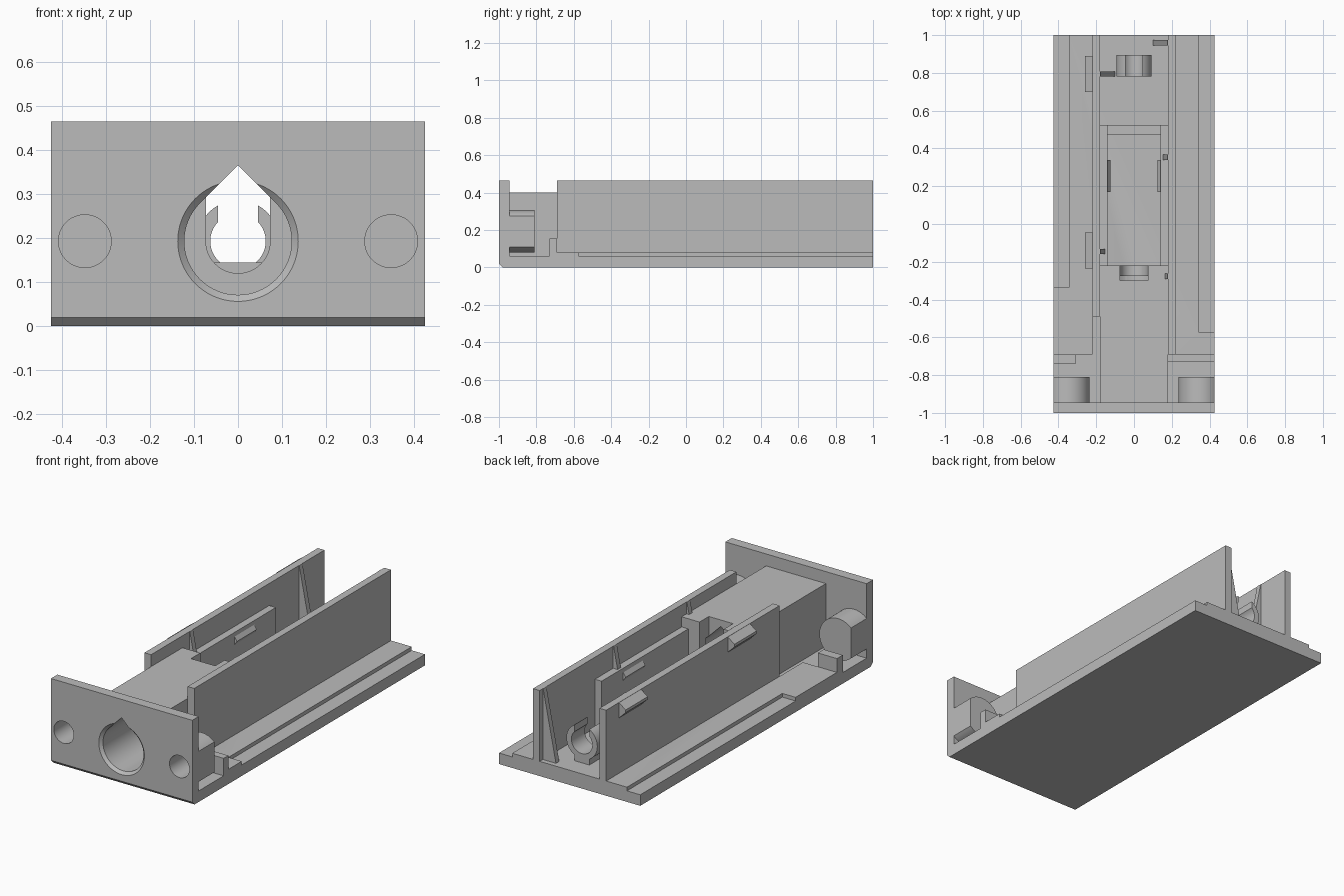
import bpy
import bmesh
import math

if "Cube" in bpy.data.objects:
    bpy.data.objects.remove(bpy.data.objects["Cube"], do_unlink=True)

GREY = (0.5, 0.5, 0.5, 1)
grey = bpy.data.materials.new("matte grey")
grey.use_nodes = True
grey.diffuse_color = GREY
grey.node_tree.nodes["Principled BSDF"].inputs["Base Color"].default_value = GREY

AXIS_Z = 0.193      # height of the bore and screw holes
FLOOR = 0.08
TOP = 0.465
HALF = 0.425


def extrude(name, pts, axis, a, b):
    """Extrude a 2D profile along x (y,z pairs) or y (x,z pairs)."""
    place = {"x": lambda p, t: (t, p[0], p[1]), "y": lambda p, t: (p[0], t, p[1])}[axis]
    bm = bmesh.new()
    near = [bm.verts.new(place(p, a)) for p in pts]
    far = [bm.verts.new(place(p, b)) for p in pts]
    bm.faces.new(near)
    bm.faces.new(far[::-1])
    for i in range(len(pts)):
        j = (i + 1) % len(pts)
        bm.faces.new((near[i], far[i], far[j], near[j]))
    bmesh.ops.recalc_face_normals(bm, faces=bm.faces[:])
    mesh = bpy.data.meshes.new(name)
    bm.to_mesh(mesh)
    bm.free()
    mesh.materials.append(grey)
    obj = bpy.data.objects.new(name, mesh)
    bpy.context.collection.objects.link(obj)
    return obj


def box(name, x, y, z):
    return extrude(name, [(x[0], z[0]), (x[1], z[0]), (x[1], z[1]), (x[0], z[1])], "y", *y)


def arc(r, start, end, n=48, cx=0.0):
    steps = [math.radians(start + (end - start) * i / n) for i in range(n + 1)]
    return [(cx + r * math.cos(t), AXIS_Z + r * math.sin(t)) for t in steps]


def activate(obj):
    bpy.ops.object.select_all(action="DESELECT")
    obj.select_set(True)
    bpy.context.view_layer.objects.active = obj


def cut(cutters, *targets):
    """Subtract the cutters from each target, then discard them."""
    for target in targets:
        activate(target)
        for c in cutters:
            c.hide_render = True
            mod = target.modifiers.new("cut", "BOOLEAN")
            mod.operation, mod.solver, mod.object = "DIFFERENCE", "EXACT", c
            bpy.ops.object.modifier_apply(modifier=mod.name)
    for c in cutters:
        bpy.data.objects.remove(c, do_unlink=True)


# Base tray with outer ledges and front pockets
base = box("base", (-HALF, HALF), (-0.95, 1), (0, FLOOR))
cut([
    box("ledge_cut", (0.345, 0.5), (-0.575, 1.1), (0.06, 0.2)),
    box("ledge_cut", (-0.5, -0.345), (-0.335, 1.1), (0.06, 0.2)),
    box("pocket_cut", (0.18, 0.5), (-0.945, -0.73), (0.06, 0.2)),
    box("pocket_cut", (-0.5, -0.18), (-0.945, -0.69), (0.06, 0.2)),
    box("slot_cut", (-0.22, -0.18), (-0.7, -0.49), (0.06, 0.2)),
], base)

# Front plate with chamfered lower edge, and the bored block behind it
plate = extrude("front_plate", [(-1, 0.02), (-0.98, 0), (-0.945, 0), (-0.945, TOP), (-1, TOP)],
                "x", -HALF, HALF)
block = box("bore_block", (-0.18, 0.18), (-0.95, -0.22), (0.05, 0.40))

# Teardrop bore and open rear slot
bore = arc(0.122, 135, 405) + [(0, AXIS_Z + 0.122 * math.sqrt(2))]
cut([extrude("bore_cut", bore, "y", -1.1, -0.275)], plate, block, base)
slot = arc(0.073, 180, 360, 24) + [(0.073, 0.5), (-0.073, 0.5)]
cut([extrude("slot_cut", slot, "y", -0.3, -0.2)], block)

# Countersink at the mouth of the bore
sink = extrude("countersink_cut", arc(0.138, 0, 355, 71), "y", -1.001, -0.985)
for v in sink.data.vertices:
    if v.co.y > -0.99:
        v.co.x *= 0.121 / 0.138
        v.co.z = AXIS_Z + (v.co.z - AXIS_Z) * 0.121 / 0.138
cut([sink], plate)

# Screw bosses, flattened at the outer sides, with blind holes
for side, label in ((1, "left"), (-1, "right")):
    pts = [(side * x, z) for x, z in arc(0.113, 47, 313, cx=0.348)]
    boss = extrude(label + "_screw_boss", pts, "y", -0.95, -0.81)
    hole = extrude("hole_cut", arc(0.06, 0, 352.5, 47, side * 0.348), "y", -1.1, -0.83)
    cut([hole], plate, boss)

# Long side walls
box("left_wall", (0.18, 0.22), (-0.69, 1), (0.07, TOP))
box("right_wall", (-0.22, -0.18), (-0.49, 1), (0.07, TOP))

# Low stops behind the pockets
box("left_stop", (0.18, HALF), (-0.73, -0.69), (0.05, 0.155))
box("right_stop", (-HALF, -0.31), (-0.74, -0.69), (0.05, 0.155))

# Inner compartment: rails, rear sill and snap bumps
for side, label in ((1, "left"), (-1, "right")):
    x0, x1 = sorted((side * 0.14, side * 0.185))
    box(label + "_rail", (x0, x1), (-0.23, 0.525), (0.07, 0.345))
    tip = 0.125
    bump = [(side * 0.142, 0.325), (side * tip, 0.30), (side * 0.142, 0.275)]
    extrude(label + "_rail_bump", bump, "y", 0.17, 0.34)
box("rear_sill", (-0.145, 0.145), (0.475, 0.525), (0.07, 0.145))

# Snap ridges on the outside of the right wall
for i, y in enumerate((-0.235, 0.70)):
    ridge = [(-0.219, TOP), (-0.26, 0.435), (-0.26, 0.42), (-0.219, 0.38)]
    extrude("wall_ridge_%d" % (i + 1), ridge, "y", y, y + 0.19)

# Slanted ribs bracing the walls
for i, (side, y) in enumerate(((-1, 0.78), (1, 0.945), (1, 0.34), (-1, -0.16), (1, -0.29))):
    rib = [(side * 0.185, TOP), (side * 0.178, TOP), (side * 0.10, 0.075), (side * 0.185, 0.075)]
    rib_obj = extrude("wall_rib_%d" % (i + 1), rib, "y", y, y + 0.028)
    if y < 0:
        # keep the short ribs clear of the compartment and bore
        cut([box("rib_trim", (-0.3, 0.3), (-0.5, 0), (0, 0.34))], rib_obj)
    elif y < 0.5:
        cut([box("rib_trim", (-0.14, 0.14), (0, 0.5), (0, 0.5))], rib_obj)

# Open ring clip on a pedestal near the back
gap = 0.045
a_out = math.degrees(math.acos(gap / 0.093))
a_in = math.degrees(math.acos(gap / 0.063))
ring = arc(0.093, 180 - a_out, 360 + a_out) + arc(0.063, 360 + a_in, 180 - a_in)
extrude("ring_clip", ring, "y", 0.78, 0.895)
box("clip_pedestal", (-gap, gap), (0.78, 0.895), (0.07, 0.125))

# Smooth the curved faces and keep the edges sharp
for obj in list(bpy.context.scene.objects):
    if obj.type == "MESH":
        activate(obj)
        bpy.ops.object.shade_smooth_by_angle(angle=math.radians(30))
